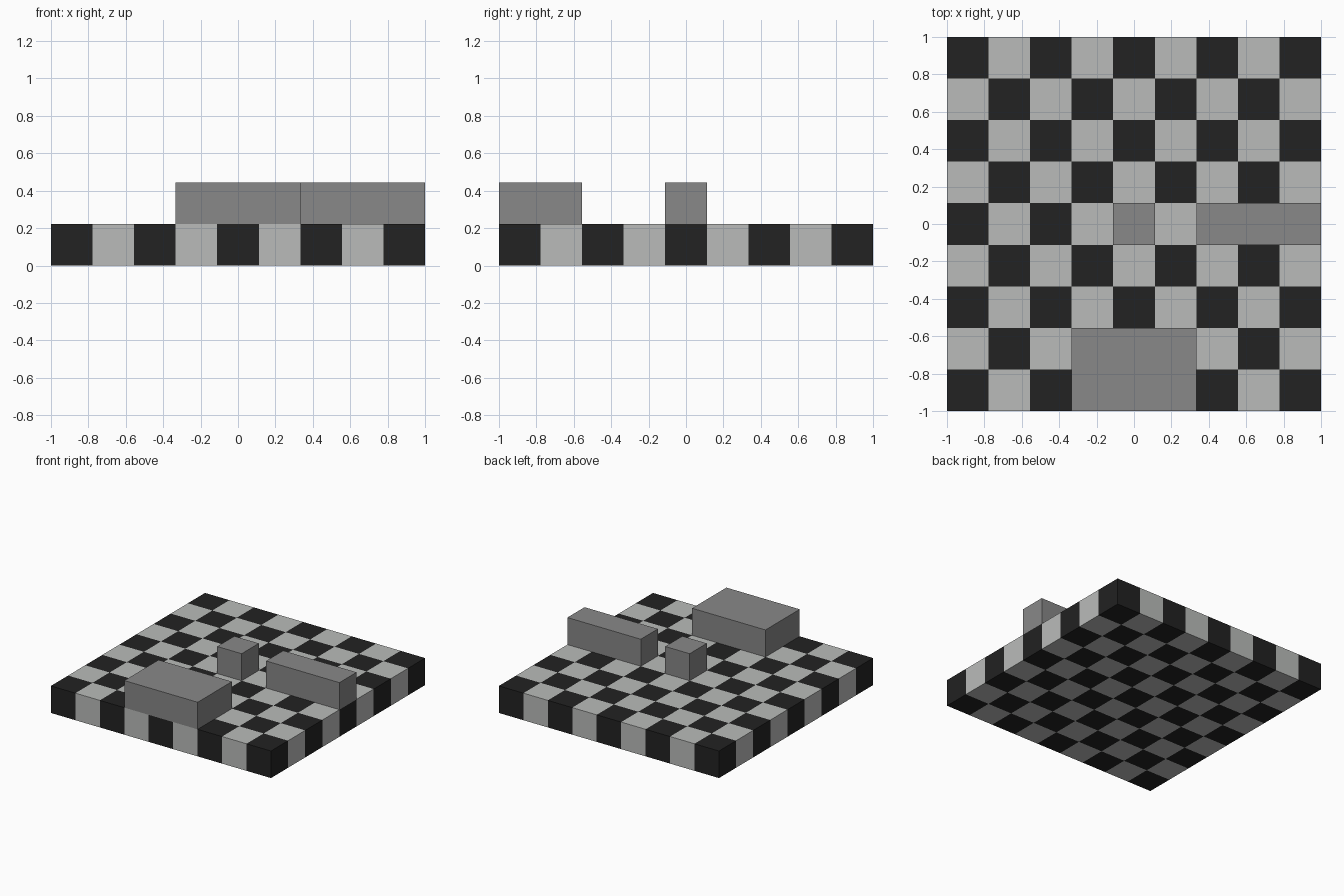
import bpy
import bmesh
import math
from mathutils import Vector

cube = bpy.data.objects.get("Cube")
if cube:
    bpy.data.objects.remove(cube, do_unlink=True)

CELLS = 9
TILE = 2 / CELLS


def material(name, r, g, b):
    mat = bpy.data.materials.new(name)
    mat.use_nodes = True
    mat.diffuse_color = (r, g, b, 1)
    mat.node_tree.nodes["Principled BSDF"].inputs["Base Color"].default_value = (r, g, b, 1)
    return mat


light = material("light grey", 0.49, 0.5, 0.49)
dark = material("near black", 0.016, 0.016, 0.016)
grey = material("mid grey", 0.246, 0.246, 0.246)


def box(name, start, size, mats, checkered=False):
    """Box whose corner and size are given in whole tiles."""
    low = Vector(start) * TILE - Vector((1, 1, 0))
    dims = Vector(size) * TILE
    bm = bmesh.new()
    bmesh.ops.create_cube(bm, size=1)
    for v in bm.verts:
        v.co = low + dims * 0.5 + v.co * dims
    if checkered:
        # Cut the slab along every tile line, then alternate the colours
        for axis in ((1, 0, 0), (0, 1, 0)):
            for i in range(1, CELLS):
                bmesh.ops.bisect_plane(bm, geom=bm.verts[:] + bm.edges[:] + bm.faces[:],
                                       plane_co=Vector(axis) * (i * TILE - 1), plane_no=axis)
        for f in bm.faces:
            c = f.calc_center_median() * 0.99
            col, row = (math.floor((v + 1) / TILE) for v in c.xy)
            f.material_index = (col + row + 1) % 2
    mesh = bpy.data.meshes.new(name)
    bm.to_mesh(mesh)
    bm.free()
    for m in mats:
        mesh.materials.append(m)
    obj = bpy.data.objects.new(name, mesh)
    bpy.context.collection.objects.link(obj)
    return obj


# Checkered floor slab
box("checkered_floor", (0, 0, 0), (CELLS, CELLS, 1), [light, dark], checkered=True)

# Raised blocks standing on the floor
box("front_platform", (3, 0, 1), (3, 2, 1), [grey])
box("centre_block", (4, 4, 1), (1, 1, 1), [grey])
box("side_wall", (6, 4, 1), (3, 1, 1), [grey])
